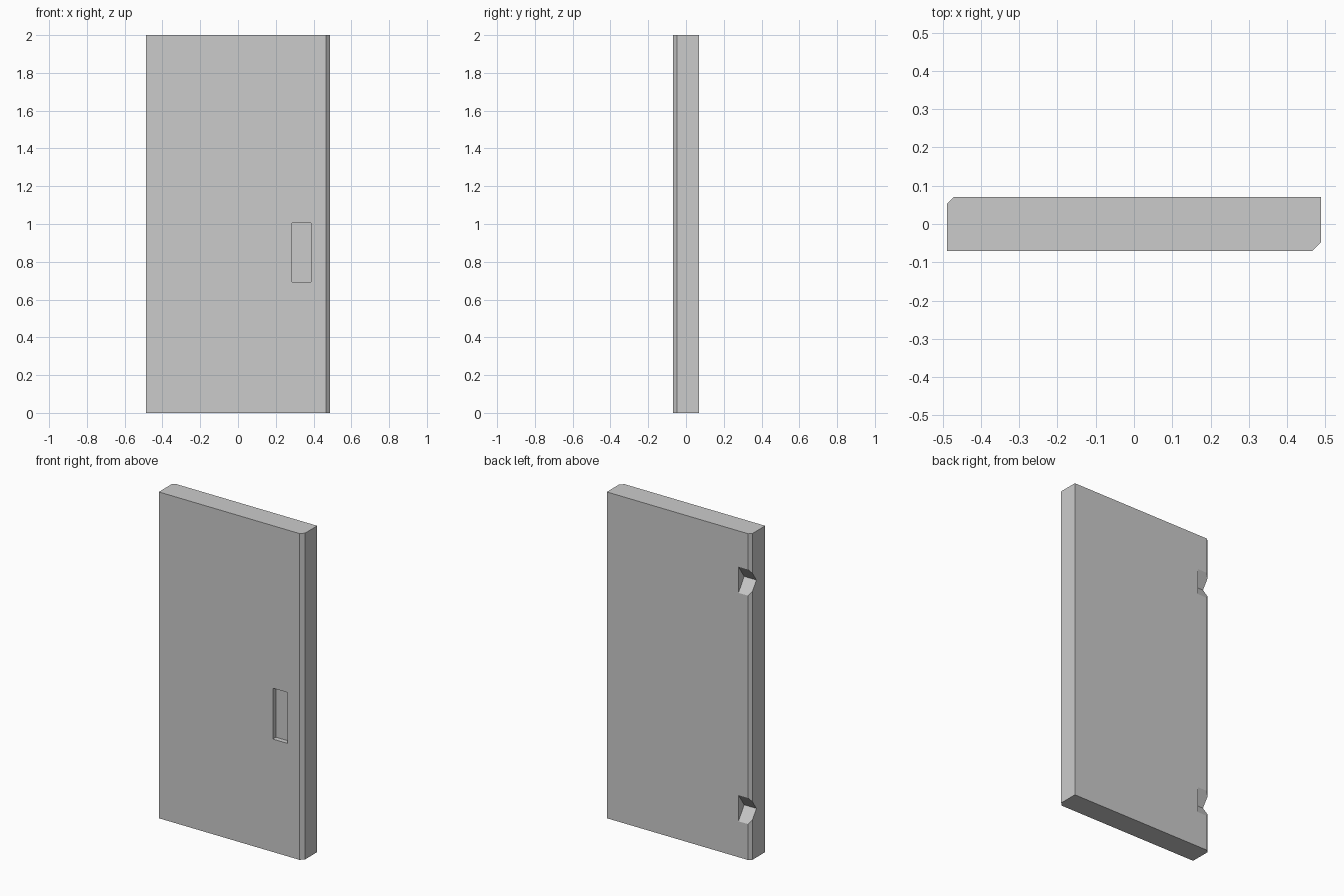
import bpy, bmesh
from mathutils import Vector

if "Cube" in bpy.data.objects:
    bpy.data.objects.remove(bpy.data.objects["Cube"])


def prism(name, points, offset):
    """Extrude a closed 3D polygon along an offset vector."""
    bm = bmesh.new()
    face = bm.faces.new([bm.verts.new(p) for p in points])
    ext = bmesh.ops.extrude_face_region(bm, geom=[face])
    moved = [g for g in ext["geom"] if isinstance(g, bmesh.types.BMVert)]
    bmesh.ops.translate(bm, verts=moved, vec=Vector(offset))
    bmesh.ops.recalc_face_normals(bm, faces=bm.faces)
    mesh = bpy.data.meshes.new(name)
    bm.to_mesh(mesh)
    bm.free()
    obj = bpy.data.objects.new(name, mesh)
    bpy.context.collection.objects.link(obj)
    return obj


def carve(target, cutter):
    """Subtract the cutter from the target, then remove the cutter."""
    cutter.hide_render = True
    mod = target.modifiers.new(cutter.name, "BOOLEAN")
    mod.operation = "DIFFERENCE"
    mod.solver = "EXACT"
    mod.object = cutter
    bpy.context.view_layer.objects.active = target
    bpy.ops.object.modifier_apply(modifier=mod.name)
    bpy.data.objects.remove(cutter)


W, T, H = 0.488, 0.07, 2.0      # half width, half thickness, height
FRONT, BACK = 0.022, 0.017      # chamfers on two opposite corners

# Door slab: plan outline extruded upwards
plan = [(-W, -T), (W - FRONT, -T), (W, -T + FRONT),
        (W, T), (-W + BACK, T), (-W, T - BACK)]
door = prism("door", [(x, y, 0) for x, y in plan], (0, 0, H))

# Handle recess in the front face
x0, x1, z0, z1, depth = 0.285, 0.386, 0.692, 1.004, 0.03
carve(door, prism("handle_recess",
                  [(x0, -0.2, z0), (x1, -0.2, z0), (x1, -0.2, z1), (x0, -0.2, z1)],
                  (0, 0.2 - T + depth, 0)))

# V-shaped hinge notches across the chamfered back corner
notch_depth, half_height = 0.055, 0.08
for z in (0.3, 1.7):
    carve(door, prism("hinge_notch",
                      [(-0.6, T - notch_depth, z),
                       (-0.6, T + notch_depth, z + 2 * half_height),
                       (-0.6, T + notch_depth, z - 2 * half_height)],
                      (0.195, 0, 0)))
